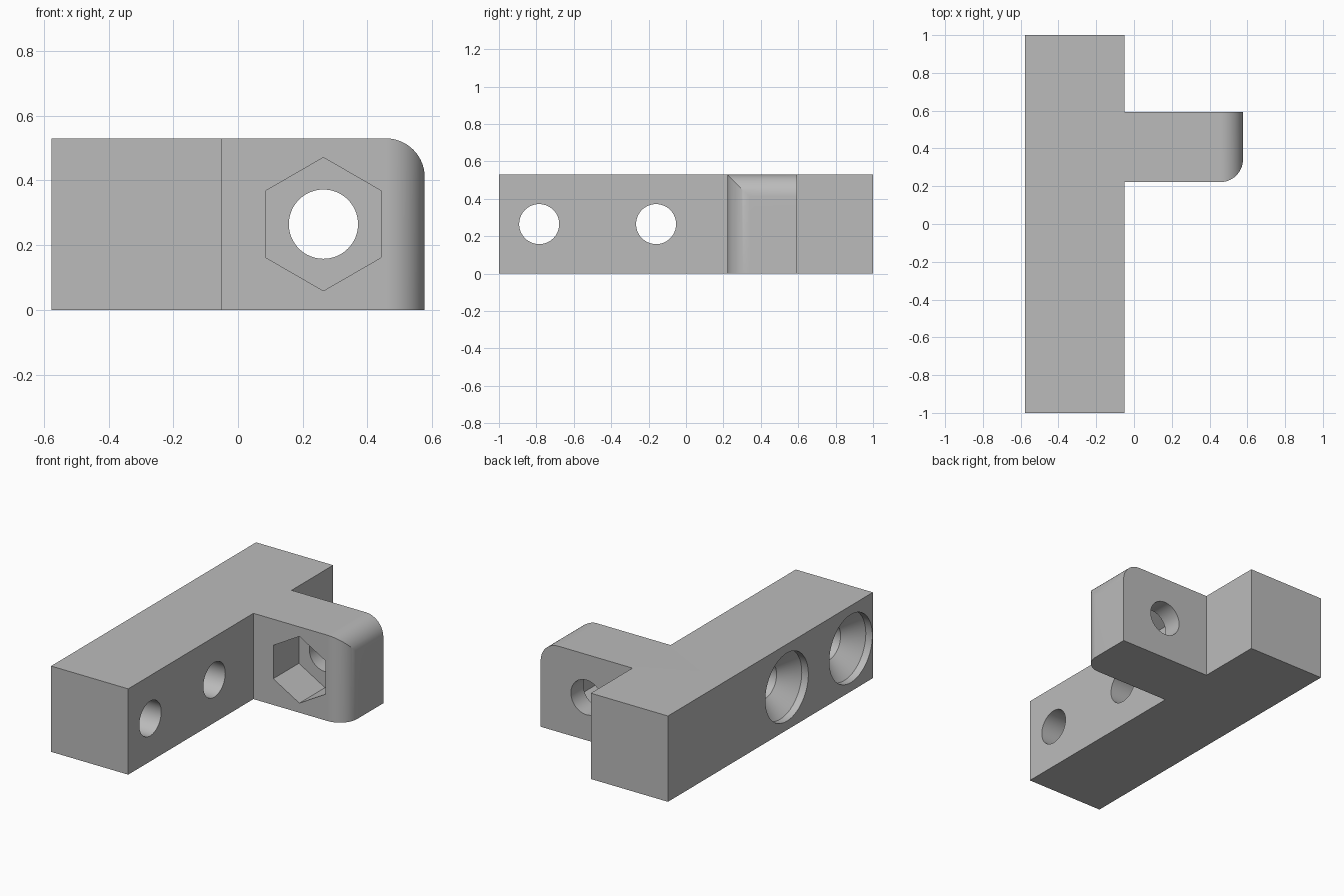
import bpy, bmesh, math
from mathutils import Matrix, Vector

if "Cube" in bpy.data.objects:
    bpy.data.objects.remove(bpy.data.objects["Cube"])

LEFT, STEP, RIGHT = -0.577, -0.05, 0.577   # bar side, bar/lug joint, lug tip
HEIGHT, FRONT, BACK, ROUND = 0.53, 0.222, 0.594, 0.12
MID = HEIGHT / 2

grey = bpy.data.materials.new("grey plastic")
grey.use_nodes = True
grey.diffuse_color = (0.5, 0.5, 0.5, 1)
grey.node_tree.nodes["Principled BSDF"].inputs["Base Color"].default_value = (0.5, 0.5, 0.5, 1)


def make(name, bm):
    bmesh.ops.recalc_face_normals(bm, faces=bm.faces)
    mesh = bpy.data.meshes.new(name)
    bm.to_mesh(mesh)
    bm.free()
    mesh.materials.append(grey)
    obj = bpy.data.objects.new(name, mesh)
    bpy.context.collection.objects.link(obj)
    return obj


def extrude(name, points, offset):
    bm = bmesh.new()
    face = bm.faces.new([bm.verts.new(p) for p in points])
    new = bmesh.ops.extrude_face_region(bm, geom=[face])["geom"]
    bmesh.ops.translate(bm, vec=offset, verts=[v for v in new if isinstance(v, bmesh.types.BMVert)])
    return make(name, bm)


def arc(cx, cy, start, steps=20):
    angles = [start + math.pi / 2 * i / steps for i in range(steps + 1)]
    return [(cx + ROUND * math.cos(a), cy + ROUND * math.sin(a)) for a in angles]


def lathe(name, rings, matrix, sides=64, turn=0):
    """Closed turned solid from (distance, radius) rings along local z."""
    bm = bmesh.new()
    loops = [[bm.verts.new(matrix @ Vector((r * math.cos(turn + math.tau * i / sides),
                                            r * math.sin(turn + math.tau * i / sides), d)))
              for i in range(sides)] for d, r in rings]
    for a, b in zip(loops, loops[1:]):
        for i in range(sides):
            j = (i + 1) % sides
            bm.faces.new((a[i], a[j], b[j], b[i]))
    bm.faces.new(loops[0])
    bm.faces.new(loops[-1])
    return make(name, bm)


def combine(body, tool, operation):
    tool.hide_render = True
    mod = body.modifiers.new(operation.lower(), "BOOLEAN")
    mod.operation, mod.object, mod.solver = operation, tool, "EXACT"
    bpy.context.view_layer.objects.active = body
    bpy.ops.object.modifier_apply(modifier=mod.name)
    bpy.data.objects.remove(tool)


# T-shaped body with the lug's front edge rounded
plan = [(LEFT, -1), (STEP, -1), (STEP, FRONT)]
plan += arc(RIGHT - ROUND, FRONT + ROUND, -math.pi / 2)
plan += [(RIGHT, BACK), (STEP, BACK), (STEP, 1), (LEFT, 1)]
bracket = extrude("bracket", [(x, y, 0) for x, y in plan], (0, 0, HEIGHT))

# Rounded top edge of the lug
side = [(-1, -1), (RIGHT, -1)] + arc(RIGHT - ROUND, HEIGHT - ROUND, 0) + [(-1, HEIGHT)]
combine(bracket, extrude("edge_cutter", [(x, -2, z) for x, z in side], (0, 4, 0)), "INTERSECT")

# Countersunk screw holes through the bar
for y in (-0.785, -0.16):
    frame = Matrix.Translation((LEFT, y, MID)) @ Matrix.Rotation(math.pi / 2, 4, "Y")
    rings = [(-0.1, 0.21), (0.045, 0.21), (0.145, 0.107), (0.8, 0.107)]
    combine(bracket, lathe("screw_cutter", rings, frame), "DIFFERENCE")

# Nut pocket and bolt hole through the lug
frame = Matrix.Translation((0.264, FRONT, MID)) @ Matrix.Rotation(-math.pi / 2, 4, "X")
combine(bracket, lathe("nut_cutter", [(-0.1, 0.206), (0.25, 0.206)], frame, 6, math.pi / 2), "DIFFERENCE")
combine(bracket, lathe("bolt_cutter", [(-0.1, 0.107), (0.6, 0.107)], frame), "DIFFERENCE")

bpy.ops.object.select_all(action="DESELECT")
bracket.select_set(True)
bpy.context.view_layer.objects.active = bracket
bpy.ops.object.shade_smooth_by_angle(angle=math.radians(25))
